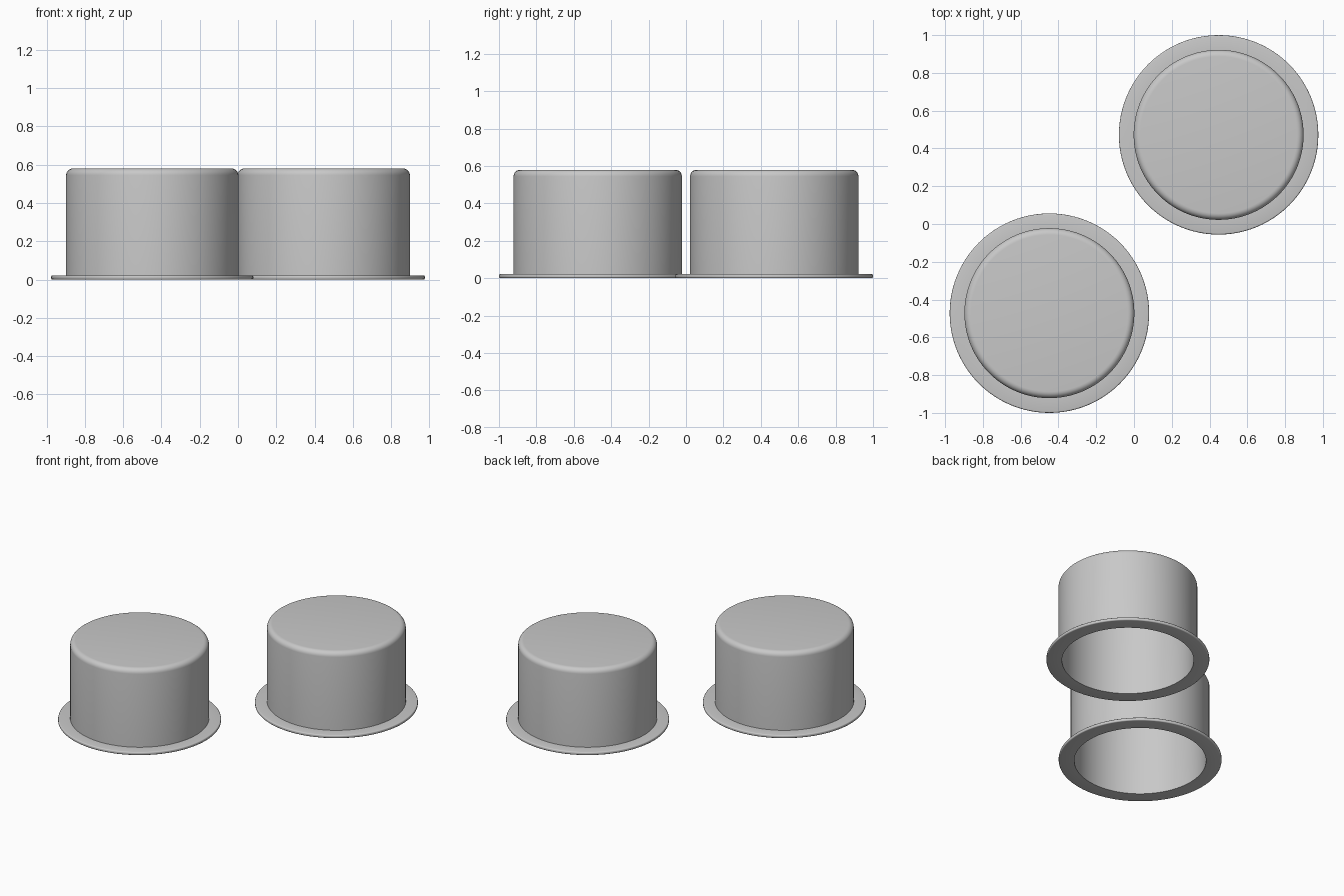
import bpy, bmesh, math

if "Cube" in bpy.data.objects:
    bpy.data.objects.remove(bpy.data.objects["Cube"])

CX, CY = 0.448, 0.472          # offset of each cup from the middle
R_FLANGE, R_OUT, R_IN = 0.528, 0.45, 0.427
HEIGHT, LIP, FLOOR = 0.58, 0.022, 0.56
SEGMENTS = 96

grey = bpy.data.materials.new("light_grey")
grey.diffuse_color = (0.58, 0.58, 0.58, 1)
grey.use_nodes = True
grey.node_tree.nodes["Principled BSDF"].inputs["Base Color"].default_value = grey.diffuse_color


def arc(cx, cz, r, start, end, steps):
    """Points of a rounded corner in the profile plane."""
    return [(cx + r * math.cos(math.radians(start + (end - start) * i / steps)),
             cz + r * math.sin(math.radians(start + (end - start) * i / steps)))
            for i in range(steps + 1)]


# Cross-section: closed top, wall, flange, underside, inner wall, inner ceiling
profile = [(0, HEIGHT)]
profile += arc(R_OUT - 0.035, HEIGHT - 0.035, 0.035, 90, 0, 6)
profile += [(R_OUT, LIP)]
profile += arc(R_FLANGE - 0.007, LIP - 0.007, 0.007, 90, 0, 3)
profile += arc(R_FLANGE - 0.007, 0.007, 0.007, 0, -90, 3)
profile += [(R_IN, 0)]
profile += arc(R_IN - 0.015, FLOOR - 0.015, 0.015, 0, 90, 4)
profile += [(0, FLOOR)]


def make_cup(name, x, y):
    """Spin the cross-section into one flanged cup, open at the bottom."""
    bm = bmesh.new()
    verts = [bm.verts.new((r, 0, z)) for r, z in profile]
    edges = [bm.edges.new(pair) for pair in zip(verts, verts[1:])]
    bmesh.ops.spin(bm, geom=verts + edges, cent=(0, 0, 0), axis=(0, 0, 1),
                   angle=math.tau, steps=SEGMENTS, use_merge=True)
    bmesh.ops.remove_doubles(bm, verts=bm.verts, dist=1e-5)
    bmesh.ops.recalc_face_normals(bm, faces=bm.faces)
    mesh = bpy.data.meshes.new(name)
    bm.to_mesh(mesh)
    bm.free()
    mesh.materials.append(grey)
    cup = bpy.data.objects.new(name, mesh)
    cup.location = (x, y, 0)
    bpy.context.collection.objects.link(cup)
    bpy.ops.object.select_all(action='DESELECT')
    cup.select_set(True)
    bpy.context.view_layer.objects.active = cup
    bpy.ops.object.shade_smooth_by_angle(angle=math.radians(35))


make_cup("front_left_cup", -CX, -CY)
make_cup("back_right_cup", CX, CY)
